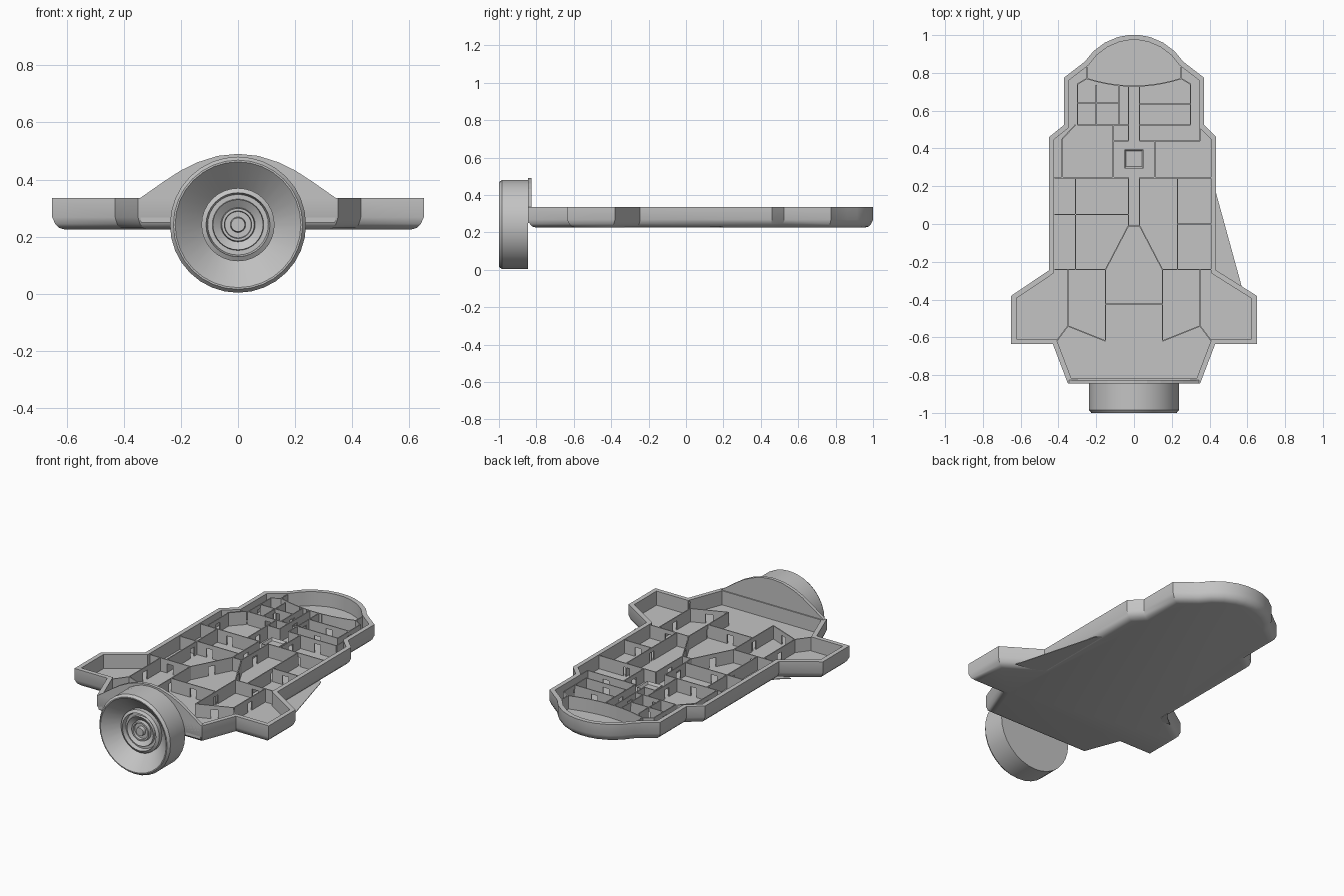
import bpy, bmesh, math
from mathutils import Vector

cube = bpy.data.objects.get("Cube")
if cube:
    bpy.data.objects.remove(cube, do_unlink=True)

grey = bpy.data.materials.new("hull_grey")
grey.use_nodes = True
grey.diffuse_color = (0.55, 0.55, 0.55, 1)
grey.node_tree.nodes["Principled BSDF"].inputs["Base Color"].default_value = (0.55, 0.55, 0.55, 1)

FLOOR, RIM, WALL_TOP, DOOR_TOP = 0.25, 0.335, 0.33, 0.305


def finish(name, bm, smooth=False):
    bmesh.ops.recalc_face_normals(bm, faces=bm.faces)
    mesh = bpy.data.meshes.new(name)
    bm.to_mesh(mesh)
    bm.free()
    mesh.materials.append(grey)
    obj = bpy.data.objects.new(name, mesh)
    bpy.context.collection.objects.link(obj)
    if smooth:
        bpy.ops.object.select_all(action="DESELECT")
        bpy.context.view_layer.objects.active = obj
        obj.select_set(True)
        bpy.ops.object.shade_smooth_by_angle(angle=math.radians(32))
    return obj


def inset(points, d):
    """Mitred inward offset of a counter-clockwise outline."""
    out = []
    for i, p in enumerate(points):
        a = (p - points[i - 1]).normalized()
        b = (points[(i + 1) % len(points)] - p).normalized()
        na, nb = Vector((-a.y, a.x)), Vector((-b.y, b.x))
        out.append(p + (na + nb) * d / (1 + na.dot(nb)))
    return out


def bridge(bm, r0, r1):
    for i in range(len(r0)):
        j = (i + 1) % len(r0)
        bm.faces.new((r0[i], r0[j], r1[j], r1[i]))


def prism(name, pts, axis, start, end):
    """Flat outline extruded along y or z."""
    bm = bmesh.new()
    place = (lambda a, b, c: (a, c, b)) if axis == "y" else (lambda a, b, c: (a, b, c))
    r0, r1 = [[bm.verts.new(place(a, b, c)) for a, b in pts] for c in (start, end)]
    bm.faces.new(r0)
    bm.faces.new(r1)
    bridge(bm, r0, r1)
    return finish(name, bm)


# Tray-shaped hull with a rounded lower edge
right = [(0.35, -0.845), (0.43, -0.635), (0.65, -0.635), (0.65, -0.38), (0.435, -0.245),
         (0.435, 0.46), (0.37, 0.525), (0.37, 0.775), (0.26, 0.86), (0.215, 0.915),
         (0.155, 0.96), (0.085, 0.99), (0.03, 1.0)]
left = [(-0.45 if abs(x) == 0.435 else -x, y) for x, y in reversed(right)]
outline = [Vector(p) for p in right + left]
bm = bmesh.new()
rings = []
for z, d in [(FLOOR, 0.027), (RIM, 0.027), (RIM, 0), (0.268, 0), (0.245, 0.01),
             (0.231, 0.024), (0.225, 0.045)]:
    rings.append([bm.verts.new((p.x, p.y, z)) for p in inset(outline, d)])
for r0, r1 in zip(rings, rings[1:]):
    bridge(bm, r0, r1)
bm.faces.new(rings[0])
bm.faces.new(rings[-1])
finish("hull_tray", bm, smooth=True)

# Thin underside webs ahead of the wings
prism("left_web", [(0.40, 0.2), (0.40, -0.3), (0.57, -0.33), (0.43, 0.18)], "z", 0.226, 0.23)
prism("right_web", [(-0.41, -0.2), (-0.44, -0.24), (-0.5, -0.29), (-0.42, -0.3)], "z", 0.226, 0.23)

# Arched bulkhead above the stern
arch = [(0.35, 0.33), (0.26, 0.393), (0.2, 0.432), (0.14, 0.461), (0.07, 0.483), (0, 0.49)]
arch += [(-x, z) for x, z in reversed(arch[:-1])]
prism("stern_bulkhead", [(-0.34, FLOOR), (0.34, FLOOR)] + arch, "y", -0.845, -0.825)


# Interior partitions with doorways
def box(bm, a, b, z0, z1, t=0.006):
    d = (b - a).normalized()
    n = Vector((-d.y, d.x)) * t / 2
    r0, r1 = [[bm.verts.new((p.x, p.y, z)) for p in (a - n, b - n, b + n, a + n)] for z in (z0, z1)]
    bm.faces.new(r0)
    bm.faces.new(r1)
    bridge(bm, r0, r1)


def walls(name, paths, doors=True):
    bm = bmesh.new()
    for path in paths:
        for a, b in zip(path, path[1:]):
            a, b = Vector(a), Vector(b)
            if doors and (b - a).length > 0.15:
                half = (b - a).normalized() * 0.02
                mid = (a + b) / 2
                box(bm, a, mid - half, FLOOR, WALL_TOP)
                box(bm, mid + half, b, FLOOR, WALL_TOP)
                box(bm, mid - half, mid + half, DOOR_TOP, WALL_TOP)
            else:
                box(bm, a, b, FLOOR, WALL_TOP)
    return finish(name, bm)


for side, s in (("left", 1), ("right", -1)):
    common = [[(0.41, -0.62), (0.35, -0.54), (0.15, -0.62), (0.15, -0.24), (0.03, -0.01), (0.03, 0.245)],
              [(0.35, -0.54), (0.35, -0.24)],
              [(0.42, -0.24), (0.15, -0.24)],
              [(0.03, 0.245), (0.42, 0.245)],
              [(0.03, 0.44), (0.03, 0.73)],
              [(0.3, 0.525), (0.3, 0.74), (0.25, 0.77), (0.25, 0.83)],
              [(0.03, 0.525), (0.3, 0.525)],
              [(0.11, 0.245), (0.11, 0.44), (0.03, 0.44)]]
    walls(side + "_partitions", [[(x * s, y) for x, y in path] for path in common])
walls("left_cabin_walls", [[(0.23, -0.24), (0.23, 0.245)], [(0.23, 0), (0.41, 0)],
                           [(0.1, 0.44), (0.35, 0.44), (0.35, 0.525)], [(0.03, 0.635), (0.3, 0.635)]])
walls("right_cabin_walls", [[(-0.31, -0.24), (-0.31, 0.245)], [(-0.42, 0.05), (-0.03, 0.05)],
                            [(-0.11, 0.44), (-0.11, 0.525)], [(-0.08, 0.525), (-0.08, 0.73)],
                            [(-0.2, 0.525), (-0.2, 0.735)], [(-0.3, 0.64), (-0.08, 0.64)],
                            [(-0.38, 0.245), (-0.38, 0.45), (-0.31, 0.525)]])
walls("cross_walls", [[(-0.15, -0.425), (0.15, -0.425)], [(-0.03, -0.01), (0.03, -0.01)]])
curve = [(0.25 * i / 5, 0.73 + 0.04 * (i / 5) ** 2) for i in range(-5, 6)]
walls("bridge_wall", [curve], doors=False)

# Small raised hatch with a recessed lid
bm = bmesh.new()
bmesh.ops.create_cube(bm, size=1)
for v in bm.verts:
    v.co = (v.co.x * 0.1, 0.345 + v.co.y * 0.1, 0.27 + v.co.z * 0.04)
top = [f for f in bm.faces if f.normal.z > 0.9 or f.calc_center_median().z > 0.285]
bmesh.ops.inset_region(bm, faces=top, thickness=0.012, depth=0)
bmesh.ops.translate(bm, verts=top[0].verts, vec=(0, 0, -0.015))
finish("hatch", bm)

# Lathed engine: outer drum, conical bowl and nested nozzle rings
profile = [(0, -0.845), (0.238, -0.845), (0.238, -0.985), (0.226, -1.0), (0.22, -1.0),
           (0.128, -0.91), (0.128, -0.935), (0.112, -0.945), (0.106, -0.92), (0.09, -0.92),
           (0.088, -0.935), (0.06, -0.915), (0.057, -0.935), (0.048, -0.935),
           (0.046, -0.92), (0.027, -0.92), (0.024, -0.94), (0, -0.94)]
bm = bmesh.new()
verts = [bm.verts.new((r, y, 0.242)) for r, y in profile]
edges = [bm.edges.new(pair) for pair in zip(verts, verts[1:])]
bmesh.ops.spin(bm, geom=verts + edges, cent=(0, 0, 0.242), axis=(0, 1, 0), angle=math.tau, steps=32)
bmesh.ops.remove_doubles(bm, verts=bm.verts, dist=0.0005)
finish("engine", bm, smooth=True)
